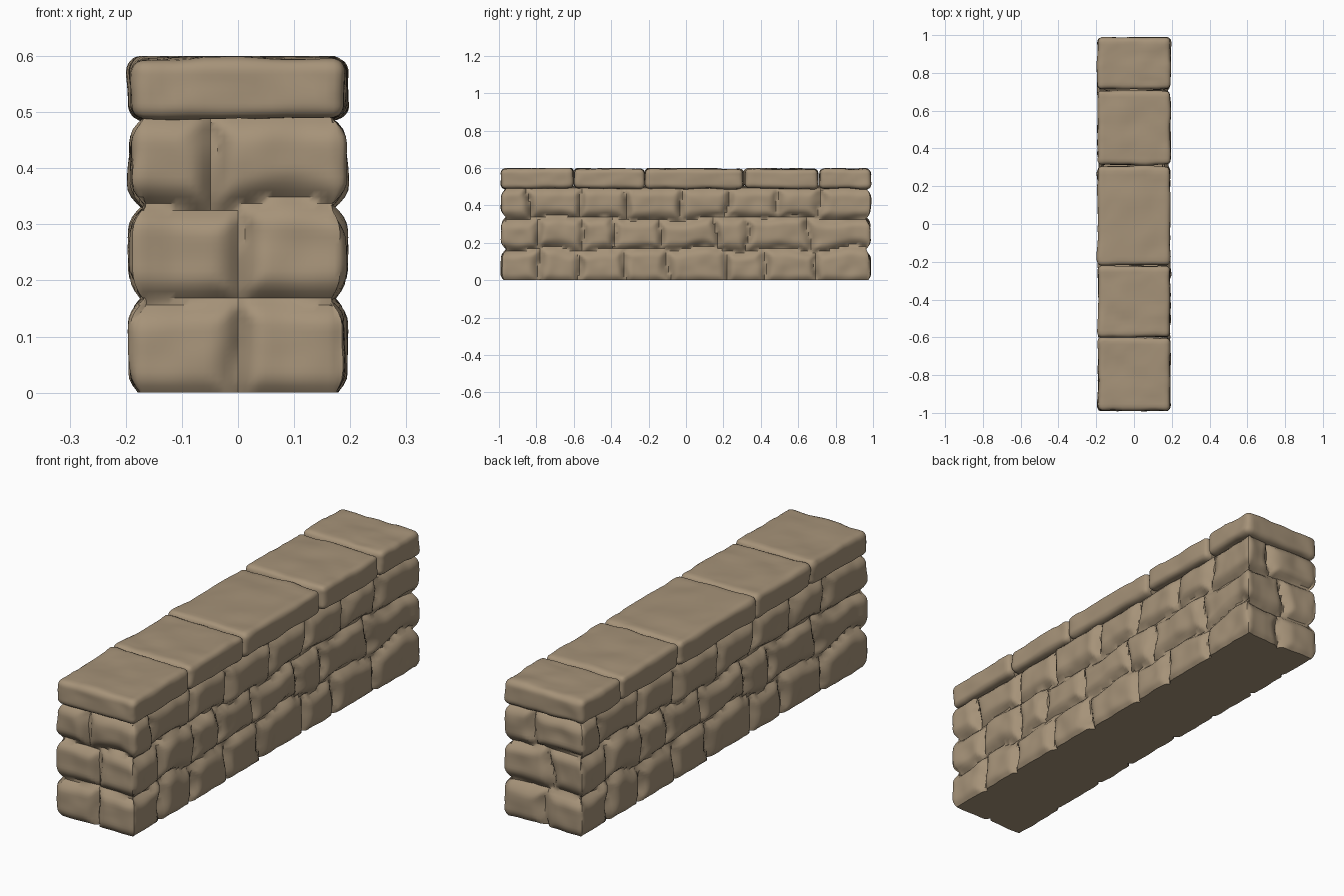
import bpy, bmesh, math, random
from mathutils import Vector, noise

if "Cube" in bpy.data.objects:
    bpy.data.objects.remove(bpy.data.objects["Cube"])

random.seed(4)
HX, HY = 0.197, 0.993          # half width and half length of the wall

stone = bpy.data.materials.new("sandy brown stone")
stone.diffuse_color = (0.38, 0.29, 0.19, 1)
stone.use_nodes = True
stone.node_tree.nodes["Principled BSDF"].inputs["Base Color"].default_value = stone.diffuse_color

# Courses of stones: heights of bed joints, and upright joints per course
BEDS = [0.0, 0.165, 0.33, 0.495]
LONG = [[-0.78, -0.58, -0.33, -0.10, 0.20, 0.42, 0.70],
        [-0.80, -0.55, -0.39, -0.14, 0.16, 0.32, 0.66],
        [-0.84, -0.56, -0.33, -0.03, 0.22, 0.50, 0.72]]
END = [[0.0], [0.01], [-0.05]]
bulge = {}


def finish(bm, name):
    bmesh.ops.recalc_face_normals(bm, faces=bm.faces)
    me = bpy.data.meshes.new(name)
    bm.to_mesh(me)
    bm.free()
    ob = bpy.data.objects.new(name, me)
    bpy.context.collection.objects.link(ob)
    me.materials.append(stone)
    bpy.ops.object.select_all(action='DESELECT')
    ob.select_set(True)
    bpy.context.view_layer.objects.active = ob
    bpy.ops.object.shade_smooth_by_angle(angle=math.radians(40))
    return ob


def inset_depth(side, u, z, half):
    """How far the surface sinks in at (u, z) on one side of the wall."""
    layout = LONG if half > 0.5 else END
    seed = 0.0 if half > 0.5 else 5.0 + side
    wu = u + 0.035 * noise.noise(Vector((u * 7, z * 7, seed)))
    wz = z + 0.03 * noise.noise(Vector((u * 5, z * 5, seed + 9)))
    row = 0 if wz < BEDS[1] else 1 if wz < BEDS[2] else 2
    joints = layout[row]
    d = min([abs(wu - j) for j in joints] + [abs(wz - b) for b in BEDS[1:3]]
            + [abs(z - BEDS[3]), z + 0.016])
    key = (half > 0.5 or side, row, sum(wu > j for j in joints))
    if key not in bulge:
        bulge[key] = random.uniform(0, 0.014)
    groove = 0.034 * max(0, 1 - d / 0.05) ** 2
    fade = min(1, (half - abs(u)) / 0.08)
    rough = 0.007 * noise.noise(Vector((u * 13, z * 13, seed + 3)))
    return groove + bulge[key] * fade + rough + 0.003


# Wall body: a rounded ring of points on every level, sunk in at the joints
def wall_body():
    step, levels, r = 0.0125, 42, 0.03
    nx, ny = round(2 * HX / step), round(2 * HY / step)
    ring = []                                   # side, x, y, u, half
    for side, n in enumerate((nx, ny, nx, ny)):
        half = HX if side % 2 == 0 else HY
        for i in range(n):
            u = -half + 2 * half * i / n
            x, y = ((u, -HY), (HX, u), (-u, HY), (-HX, -u))[side]
            ring.append((side, x, y, u, half))
    bm = bmesh.new()
    rows = []
    for k in range(levels + 1):
        z = 0.505 * k / levels
        row = []
        for side, x, y, u, half in ring:
            core = Vector((max(-HX + r, min(HX - r, x)), max(-HY + r, min(HY - r, y)), z))
            out = (Vector((x, y, z)) - core).normalized()
            p = core + out * (r - inset_depth(side, u, z, half))
            row.append(bm.verts.new(p))
        rows.append(row)
    n = len(ring)
    for a, b in zip(rows, rows[1:]):
        for i in range(n):
            j = (i + 1) % n
            bm.faces.new((a[i], a[j], b[j], b[i]))
    bm.faces.new(rows[0][::-1])                 # flat underside
    finish(bm, "wall_body")


# Coping stones: rounded, slightly uneven blocks along the top
def coping_stone(name, y0, y1):
    r = 0.028
    h = Vector((0.197 - random.uniform(0, 0.005), (y1 - y0) / 2, 0.056))
    c = Vector((random.uniform(-0.002, 0.002), (y0 + y1) / 2, 0.543))
    tilt = random.uniform(-0.012, 0.012)
    bm = bmesh.new()
    bmesh.ops.create_cube(bm, size=2)
    bmesh.ops.subdivide_edges(bm, edges=bm.edges[:], cuts=19, use_grid_fill=True)
    for v in bm.verts:
        # push the grid towards the edges so that the rounding is smooth
        t = Vector([math.sin(a * math.pi / 2) for a in v.co])
        p = Vector([t[i] * h[i] for i in range(3)])
        core = Vector([max(r - h[i], min(h[i] - r, p[i])) for i in range(3)])
        out = (p - core).normalized()
        q = core + out * r
        w = q + c
        q += out * (0.007 * noise.noise(w * 9) + 0.003 * noise.noise(w * 22) - 0.002)
        q.z += tilt * q.y
        v.co = q + c
        v.co.z = min(v.co.z, 0.6)
    finish(bm, name)


wall_body()
cuts = [-0.99, -0.60, -0.22, 0.31, 0.71, 0.99]
for i, (a, b) in enumerate(zip(cuts, cuts[1:])):
    coping_stone(f"coping_stone_{i + 1}", a, b)
